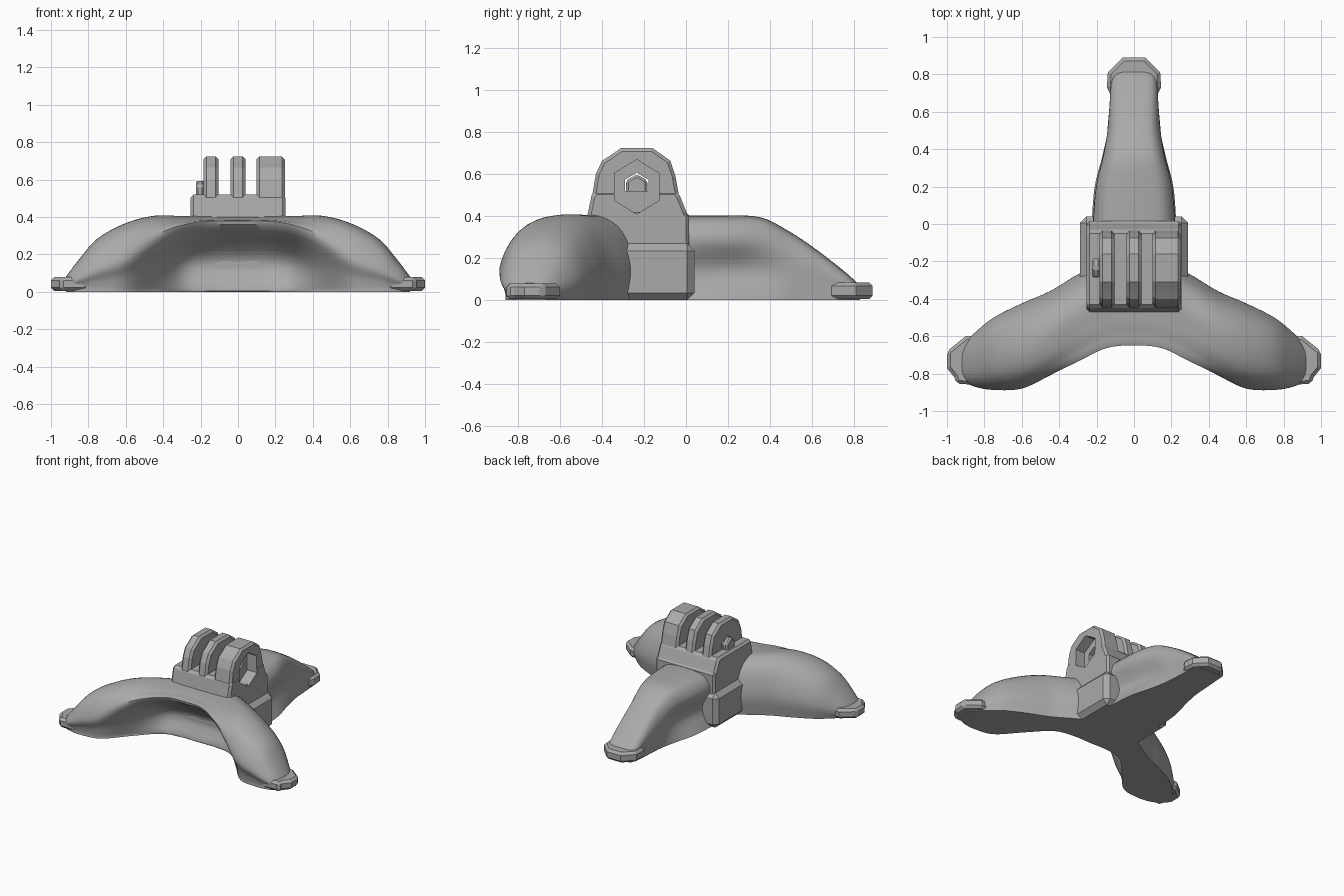
import bpy, bmesh, math
from mathutils import Vector

cube = bpy.data.objects.get("Cube")
if cube:
    bpy.data.objects.remove(cube, do_unlink=True)

grey = bpy.data.materials.new("matte_grey")
grey.use_nodes = True
grey.diffuse_color = (0.4, 0.4, 0.4, 1)
grey.node_tree.nodes["Principled BSDF"].inputs["Base Color"].default_value = (0.4, 0.4, 0.4, 1)


def finish(name, bm, angle=35):
    bmesh.ops.recalc_face_normals(bm, faces=bm.faces)
    mesh = bpy.data.meshes.new(name)
    bm.to_mesh(mesh)
    bm.free()
    mesh.materials.append(grey)
    ob = bpy.data.objects.new(name, mesh)
    bpy.context.collection.objects.link(ob)
    bpy.ops.object.select_all(action='DESELECT')
    ob.select_set(True)
    bpy.context.view_layer.objects.active = ob
    if angle:
        bpy.ops.object.shade_smooth_by_angle(angle=math.radians(angle))
    return ob


def spline(pts, steps):
    """Smooth open curve through the points."""
    ext = [pts[0] * 2 - pts[1]] + pts + [pts[-1] * 2 - pts[-2]]
    out = []
    for a, b, c, d in zip(ext, ext[1:], ext[2:], ext[3:]):
        for i in range(steps):
            t = i / steps
            out.append(0.5 * (2 * b + (c - a) * t + (2 * a - 5 * b + 4 * c - d) * t**2
                              + (3 * b - a - 3 * c + d) * t**3))
    return out + [pts[-1]]


def loft(name, sections):
    """Skin a smooth surface over open sections, closed by a flat bottom."""
    rows = [spline(s, 4) for s in sections]
    cols = [spline(list(c), 5) for c in zip(*rows)]
    bm = bmesh.new()
    grid = []
    for ring in zip(*cols):
        grid.append([bm.verts.new((p.x, p.y, max(p.z, 0))) for p in ring])
    n = len(grid[0])
    for r, s in zip(grid, grid[1:]):
        for i in range(n):
            j = (i + 1) % n
            bm.faces.new((r[i], r[j], s[j], s[i]))
    bm.faces.new(grid[0])
    bm.faces.new(grid[-1])
    return finish(name, bm)


def prism(name, outline, lo, hi, axis, bevel=0.0, angle=0):
    """Extrude a 2D outline along x or z, with bevelled edges."""
    def place(u, v, d):
        return (d, u, v) if axis == 'x' else (u, v, d)
    bm = bmesh.new()
    face = bm.faces.new([bm.verts.new(place(u, v, lo)) for u, v in outline])
    ext = bmesh.ops.extrude_face_region(bm, geom=[face])
    move = Vector(place(0, 0, hi - lo))
    verts = [g for g in ext["geom"] if isinstance(g, bmesh.types.BMVert)]
    bmesh.ops.translate(bm, verts=verts, vec=move)
    ob = finish(name, bm, angle)
    if bevel:
        mod = ob.modifiers.new("chamfer", 'BEVEL')
        mod.width, mod.segments, mod.angle_limit = bevel, 1, math.radians(50)
    return ob


# Front legs: one arch running from toe to toe, hollowed at the front
def arch_section(x, yb, yf, top, lip, foot):
    w = yb - yf
    hollow = 0.09 if lip > 0.8 else 0.0
    pts = [(yb - 0.02, 0), (yb, 0.4 * top), (yb - 0.13 * w, 0.82 * top),
           (yb - 0.36 * w, top), (yf + 0.36 * w, top),
           (yf + 0.14 * w, top * (0.7 + 0.3 * lip)), (yf, lip * top),
           (yf * 0.3 + foot * 0.7 + hollow, lip * top * 0.5), (foot, 0.025), (foot, 0)]
    return [Vector((x, y, z)) for y, z in pts]


stations = [(0.15, -0.2, -0.66, 0.4, 0.9, -0.485), (0.3, -0.27, -0.73, 0.4, 0.84, -0.52),
            (0.45, -0.36, -0.81, 0.4, 0.68, -0.67), (0.6, -0.425, -0.88, 0.36, 0.5, -0.83),
            (0.75, -0.5, -0.887, 0.28, 0.45, -0.86), (0.85, -0.58, -0.87, 0.17, 0.45, -0.85),
            (0.92, -0.65, -0.84, 0.08, 0.5, -0.82)]
middle = [(0, -0.2, -0.645, 0.4, 0.9, -0.485)]
left = [(-s[0],) + s[1:] for s in reversed(stations)]
loft("front_legs", [arch_section(*s) for s in left + middle + stations])


# Back leg with pinched flanks next to the body
def leg_section(y, w, top, pinch):
    half = [(w, 0), (w - pinch, 0.35 * top), (w - 0.1 * pinch, 0.7 * top),
            (0.78 * w, 0.93 * top), (0.35 * w, top)]
    both = half + [(-x, z) for x, z in reversed(half)]
    return [Vector((x, y, z)) for x, z in both]


loft("back_leg", [leg_section(*s) for s in [
    (-0.2, 0.22, 0.4, 0), (0, 0.225, 0.4, 0.05), (0.2, 0.21, 0.4, 0.07),
    (0.36, 0.17, 0.39, 0.04), (0.5, 0.14, 0.32, 0), (0.62, 0.13, 0.24, 0),
    (0.75, 0.12, 0.14, 0), (0.83, 0.1, 0.07, 0)]])

# Toes
for side, label in ((1, "left"), (-1, "right")):
    toe = [(0.8, -0.86), (0.95, -0.855), (0.96, -0.82), (1, -0.77),
           (1, -0.68), (0.9, -0.6), (0.8, -0.6)]
    prism(label + "_front_toe", [(side * x, y) for x, y in toe], 0.005, 0.08, 'z', 0.018)
half_toe = [(0.12, 0.68), (0.145, 0.73), (0.14, 0.81), (0.06, 0.89)]
prism("back_toe", half_toe + [(-x, y) for x, y in reversed(half_toe)], 0.005, 0.085, 'z', 0.018)


# Body blocks under the mount
def block(name, x0, x1, y0, y1, z0, z1, bevel):
    return prism(name, [(x0, y0), (x1, y0), (x1, y1), (x0, y1)], z0, z1, 'z', bevel)


block("lower_block", -0.29, 0.29, -0.4, 0.04, 0, 0.27, 0.035)
block("upper_block", -0.255, 0.255, -0.44, 0.015, 0.1, 0.42, 0.015)
prism("mount_base", [(-0.475, 0.38), (-0.45, 0.5), (-0.43, 0.52), (-0.05, 0.52),
                     (-0.03, 0.5), (0.01, 0.4), (0.01, 0.38)], -0.255, 0.255, 'x', 0.025)

# Mount fingers
profile = [(-0.455, 0.45), (-0.43, 0.6), (-0.4, 0.665), (-0.36, 0.69), (-0.31, 0.725),
           (-0.16, 0.725), (-0.11, 0.69), (-0.075, 0.665), (-0.05, 0.59), (-0.025, 0.45)]
fingers = [prism(n, profile, a, b, 'x', 0.016) for n, a, b in (
    ("right_finger", -0.185, -0.105), ("middle_finger", -0.04, 0.04),
    ("left_finger", 0.1, 0.25))]


# Bolt hole through all fingers, nut pocket in the wide one
def hexagon(ry, rz):
    return [(-0.235 + ry * math.sin(k * math.pi / 3), 0.54 + rz * math.cos(k * math.pi / 3))
            for k in range(6)]


bolt = prism("bolt_cutter", hexagon(0.065, 0.068), -0.4, 0.4, 'x')
pocket = prism("nut_cutter", hexagon(0.122, 0.13), 0.17, 0.4, 'x')
for cutter in (bolt, pocket):
    cutter.hide_render = True
    cutter.hide_set(True)
    cutter.display_type = 'WIRE'
    for ob in fingers if cutter is bolt else fingers[-1:]:
        mod = ob.modifiers.new("hole", 'BOOLEAN')
        mod.object, mod.solver = cutter, 'EXACT'
mod = bpy.data.objects["mount_base"].modifiers.new("hole", 'BOOLEAN')
mod.object, mod.solver = pocket, 'EXACT'

# Small bolt boss on the right finger
prism("bolt_boss", hexagon(0.06, 0.06), -0.225, -0.18, 'x', 0.012)
